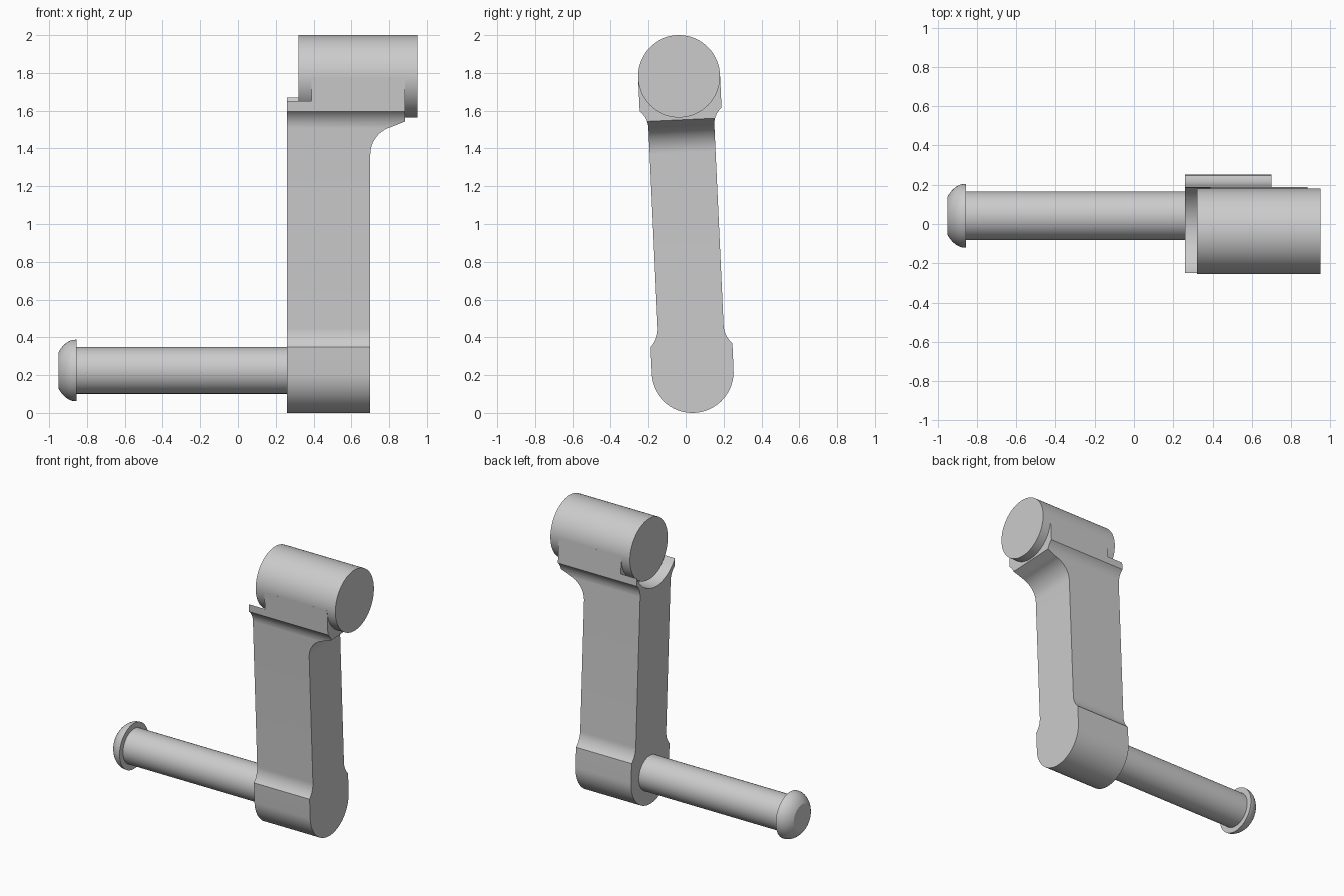
import bpy, bmesh, math

if "Cube" in bpy.data.objects:
    bpy.data.objects.remove(bpy.data.objects["Cube"], do_unlink=True)

grey = bpy.data.materials.new("plain grey")
grey.use_nodes = True
grey.diffuse_color = (0.6, 0.6, 0.6, 1)
grey.node_tree.nodes["Principled BSDF"].inputs["Base Color"].default_value = (0.6, 0.6, 0.6, 1)

R = 0.218                        # radius of both rounded ends
FOOT = (0.035, R)                # lower centre (y, z)
HEAD = (-0.037, 2 - R)           # upper centre (y, z)
LENGTH = math.dist(FOOT, HEAD)
TILT = math.atan2(FOOT[0] - HEAD[0], HEAD[1] - FOOT[1])


def make_object(name, bm):
    bmesh.ops.remove_doubles(bm, verts=bm.verts[:], dist=1e-5)
    bmesh.ops.recalc_face_normals(bm, faces=bm.faces[:])
    mesh = bpy.data.meshes.new(name)
    bm.to_mesh(mesh)
    bm.free()
    mesh.materials.append(grey)
    obj = bpy.data.objects.new(name, mesh)
    bpy.context.collection.objects.link(obj)
    return obj


def smooth(obj):
    bpy.ops.object.select_all(action="DESELECT")
    obj.select_set(True)
    bpy.context.view_layer.objects.active = obj
    bpy.ops.object.shade_smooth_by_angle(angle=math.radians(25))


def lathe(name, profile, centre, sides=64):
    """Turn (x, radius) points around an axis along x, closing both ends."""
    bm = bmesh.new()
    rings = []
    for x, r in profile:
        angles = [math.tau * i / sides for i in range(sides)]
        rings.append([bm.verts.new((x, centre[0] + r * math.cos(a), centre[1] + r * math.sin(a)))
                      for a in angles])
    for a, b in zip(rings, rings[1:]):
        for i in range(sides):
            j = (i + 1) % sides
            bm.faces.new((a[i], a[j], b[j], b[i]))
    bm.faces.new(rings[0])
    bm.faces.new(rings[-1])
    return make_object(name, bm)


# Arm outline, measured by distance s along the tilted axis
WAIST, LOW, LOW_END, HIGH, HIGH_END = 0.176, 0.14, 0.24, 1.30, 1.39
BEND, BEND_R, LIP = 1.16, 0.15, 1.335


def flare(d, span):
    rad = (span ** 2 + (R - WAIST) ** 2) / (2 * (R - WAIST))
    return WAIST + rad - math.sqrt(rad ** 2 - d ** 2)


def half_width(s):
    if s <= 0:
        return math.sqrt(max(R * R - s * s, 0))
    if s <= LOW or s >= HIGH_END:
        return R
    if s < LOW_END:
        return flare(LOW_END - s, LOW_END - LOW)
    if s > HIGH:
        return flare(s - HIGH, HIGH_END - HIGH)
    return WAIST


def bracket_edge(s):
    if s <= BEND:
        return 0.70
    top = BEND_R * math.sin(math.radians(75))
    d = min(s - BEND, top)
    x = 0.70 + BEND_R - math.sqrt(BEND_R ** 2 - d ** 2)
    if s - BEND > top:
        x += (0.885 - x) * min((s - BEND - top) / (LIP - BEND - top), 1)
    return x


steps = {-R * math.cos(math.pi / 2 * i / 18) for i in range(18)} | {0.0, LIP, LENGTH}
steps |= {LOW + (LOW_END - LOW) * i / 8 for i in range(9)}
steps |= {HIGH + (HIGH_END - HIGH) * i / 8 for i in range(9)}
steps |= {BEND + BEND_R * math.sin(math.radians(75 * i / 12)) for i in range(13)}

# Arm with flared ends and a bracket reaching under the top roller
bm = bmesh.new()
rows = []
for s in sorted(steps):
    w, edge = half_width(s), bracket_edge(s)
    row = []
    for x, t in ((0.26, -w), (edge, -w), (edge, w), (0.26, w)):
        y = FOOT[0] - math.sin(TILT) * s + math.cos(TILT) * t
        z = FOOT[1] + math.cos(TILT) * s + math.sin(TILT) * t
        row.append(bm.verts.new((x, y, z)))
    rows.append(row)
for a, b in zip(rows, rows[1:]):
    for i in range(4):
        j = (i + 1) % 4
        bm.faces.new((a[i], a[j], b[j], b[i]))
bm.faces.new(rows[-1])
arm = make_object("crank_arm", bm)

# Open saddle at the inner end of the bracket
cutter = lathe("saddle_cutter", [(0.1, 0.25), (0.388, 0.25)], HEAD)
cutter.hide_render = True
cut = arm.modifiers.new("saddle", "BOOLEAN")
cut.operation = "DIFFERENCE"
cut.solver = "EXACT"
cut.object = cutter
bpy.context.view_layer.objects.active = arm
bpy.ops.object.modifier_apply(modifier=cut.name)
bpy.data.objects.remove(cutter, do_unlink=True)
smooth(arm)

# Roller on top
smooth(lathe("top_roller", [(0.32, R), (0.95, R)], HEAD, 96))

# Pin and its domed end
PIN = (0.042, 0.225)
smooth(lathe("pin", [(-0.87, 0.124), (0.28, 0.124)], PIN))
dome = [(-0.855, 0.163)]
for i in range(1, 11):
    a = math.radians(6 + 48 * i / 10)
    dome.append((-0.855 - 0.095 * math.sin(a) / math.sin(math.radians(54)),
                 0.163 * (math.cos(a) / math.cos(math.radians(6)))))
smooth(lathe("pin_head", dome, PIN))
